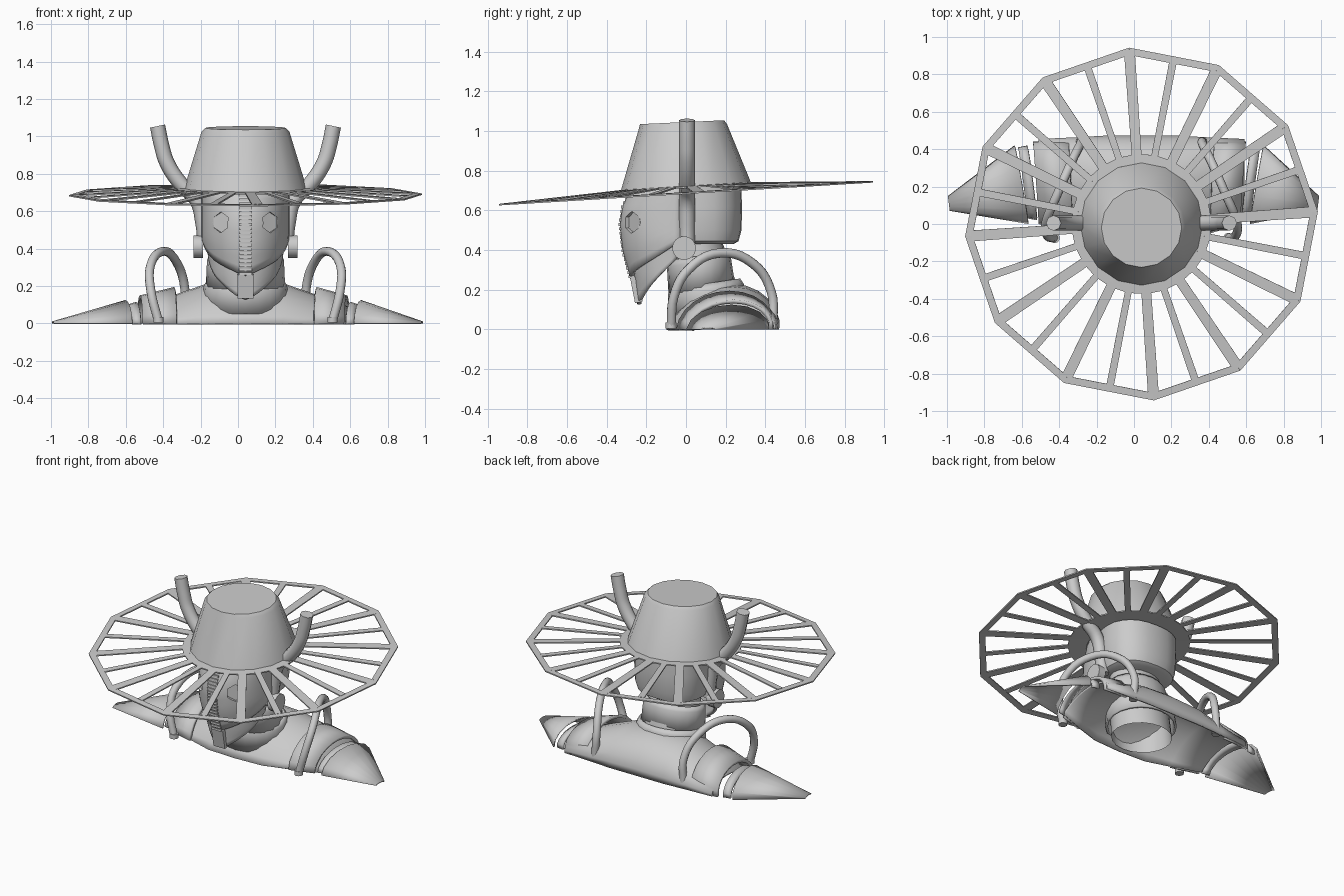
import bpy, bmesh, math
from math import sin, cos, pi, radians
from mathutils import Vector, Matrix

if "Cube" in bpy.data.objects:
    bpy.data.objects.remove(bpy.data.objects["Cube"])

CX = 0.04  # head and body are mirrored about this x


def finish(name, bm, solid=0.0, mirror=False, smooth=40, offset=-1):
    bmesh.ops.recalc_face_normals(bm, faces=bm.faces[:])
    me = bpy.data.meshes.new(name)
    bm.to_mesh(me)
    bm.free()
    ob = bpy.data.objects.new(name, me)
    ob.location.x = CX
    bpy.context.collection.objects.link(ob)
    if solid:
        m = ob.modifiers.new("thickness", 'SOLIDIFY')
        m.thickness, m.offset = solid, offset
    if mirror:
        ob.modifiers.new("mirror", 'MIRROR').use_mirror_merge = False
    if smooth:
        bpy.ops.object.select_all(action='DESELECT')
        ob.select_set(True)
        bpy.context.view_layer.objects.active = ob
        bpy.ops.object.shade_smooth_by_angle(angle=radians(smooth))
    return ob


def loft(name, rings, closed=True, caps=(False, False), **kw):
    bm = bmesh.new()
    vs = [[bm.verts.new(p) for p in r] for r in rings]
    n = len(rings[0])
    for a, b in zip(vs, vs[1:]):
        for i in range(n if closed else n - 1):
            j = (i + 1) % n
            bm.faces.new((a[i], a[j], b[j], b[i]))
    for ring, use in ((vs[0], caps[0]), (vs[-1], caps[1])):
        if use:
            bm.faces.new(ring)
    return finish(name, bm, **kw)


def interp(table, t):
    for (a, p), (b, q) in zip(table, table[1:]):
        if t <= b:
            return p + (q - p) * max(0, (t - a) / (b - a))
    return table[-1][1]


def spow(v, e):
    return math.copysign(abs(v) ** e, v)


def oval(yc, z, rx, ry, n=20, tilt=0.0, e=1.0):
    pts = []
    for i in range(n):
        c, s = spow(cos(2 * pi * i / n), e), spow(sin(2 * pi * i / n), e)
        pts.append((rx * c, yc + ry * s, z + tilt * ry * s))
    return pts


def arch(x, y0, y1, h, n=12, lean=0.0, skew=0.02, e=1.0):
    pts = []
    for i in range(n + 1):
        c, s = cos(pi * i / n), abs(sin(pi * i / n))
        pts.append((x + math.copysign(lean, x) * (1 - c) / 2,
                    (y0 + y1) / 2 - c * (y1 - y0) / 2 + skew * s, h * s ** e))
    return pts


def tube(name, pts, r, sides=3):
    cu = bpy.data.curves.new(name, 'CURVE')
    cu.dimensions = '3D'
    cu.bevel_depth, cu.bevel_resolution, cu.resolution_u = r, sides, 5
    cu.use_fill_caps = True
    sp = cu.splines.new('BEZIER')
    sp.bezier_points.add(len(pts) - 1)
    for b, p in zip(sp.bezier_points, pts):
        b.co = p
        b.handle_left_type = b.handle_right_type = 'AUTO'
    ob = bpy.data.objects.new(name, cu)
    ob.location.x = CX
    bpy.context.collection.objects.link(ob)
    return ob


def disc(name, centre, normal, r, depth, seg, **kw):
    bm = bmesh.new()
    rot = Vector(normal).to_track_quat('Z', 'Y').to_matrix().to_4x4()
    bmesh.ops.create_cone(bm, cap_ends=True, segments=seg, radius1=r, radius2=r,
                          depth=depth, matrix=Matrix.Translation(centre) @ rot)
    return finish(name, bm, **kw)


def half_shell(name, low, top, front, width, back, steps=8, n=24):
    # curved shell open to the rear; low and top depend on sideways position
    rings = []
    for j in range(steps + 1):
        ring = []
        for i in range(n + 1):
            u = -pi / 2 + pi * i / n
            s, c = abs(sin(u)), 1 - cos(u)
            z = low(s, c) + (top(s, c) - low(s, c)) * j / steps
            yf = interp(front, z)
            ring.append((interp(width, z) * sin(u), yf + (back - yf) * c, z))
        rings.append(ring)
    return loft(name, rings, closed=False, solid=.02)


# Hat brim: inner ring, 24 spokes and a twelve-sided rim, tilted down at the front
def brim_point(r, a, side=0.0):
    x, y = r * cos(a) - side * sin(a), r * sin(a) + side * cos(a)
    return (x, y, 0.687 + 0.061 * y + (0.94 - r) * 0.052)

bm = bmesh.new()
def quad(*pts):
    bm.faces.new([bm.verts.new(p) for p in pts])

A0 = radians(4.0)
for i in range(12):
    a, b = A0 + i * pi / 6, A0 + (i + 1) * pi / 6
    quad(brim_point(.945, a), brim_point(.945, b), brim_point(.905, b), brim_point(.905, a))
    for ang, r, w in ((a, .91, .029), ((a + b) / 2, .878, .02)):
        quad(brim_point(.35, ang, -w * .9), brim_point(r, ang, -w),
             brim_point(r, ang, w), brim_point(.35, ang, w * .9))
    for k in range(2):
        p, q = a + k * pi / 12, a + (k + 1) * pi / 12
        quad(brim_point(.375, p), brim_point(.375, q), brim_point(.22, q), brim_point(.22, p))
finish("hat_brim", bm, solid=0.008, smooth=0, offset=0)

# Hat crown
loft("hat_crown", [oval(0, .715, .33, .33, 16, .061), oval(-.015, 1.025, .235, .222, 16, .046),
                   oval(-.02, 1.045, .215, .212, 16, .046)], caps=(False, True))

# Back of the skull
loft("skull", [oval(.08, z, rx, ry, 24, e=.85) for z, rx, ry in
               ((.43, .19, .16), (.445, .22, .185), (.5, .235, .2), (.62, .24, .203), (.72, .24, .198))],
     caps=(True, True))

# Face mask with a V-shaped lower edge
FRONT = [(.25, -.28), (.4, -.322), (.53, -.335), (.62, -.322), (.7, -.285)]
def mask_low(s, c):
    return .25 + .09 * s + .11 * c * c
mask = half_shell("face_mask", mask_low, lambda s, c: .71, FRONT,
                  [(.25, .185), (.35, .215), (.45, .235), (.7, .235)], -.02, 10)

# Eye holes with recessed lenses
for s in (-1, 1):
    n = Vector((s * .5, -.87, 0))
    c = Vector((s * .135, -.278, .54))
    cut = disc("eye_cutter", c, n, .056, .12, 6, smooth=0)
    cut.hide_render = True
    cut.display_type = 'WIRE'
    m = mask.modifiers.new("eye", 'BOOLEAN')
    m.operation, m.object, m.solver = 'DIFFERENCE', cut, 'EXACT'
    disc("eye_lens", c - n * .025, n, .058, .01, 12)

# Ribbed strip down the middle of the face
bm = bmesh.new()
for k in range(20):
    z = .265 + k * .022
    bmesh.ops.create_cube(bm, size=1, matrix=Matrix.Translation((0, interp(FRONT, z) + .01, z))
                          @ Matrix.Diagonal((.07, .03, .014, 1)))
finish("face_ribs", bm, smooth=0)

# Jaw behind and below the mask
half_shell("jaw", lambda s, c: .125 + .04 * s + .19 * c, lambda s, c: mask_low(s, c) + .03,
           [(.12, -.245), (.3, -.265)], [(.12, .14), (.25, .19), (.45, .21)], -.045, 6)
bm = bmesh.new()
bmesh.ops.create_cube(bm, size=1, matrix=Matrix.Translation((0, -.25, .2))
                      @ Matrix.Rotation(radians(11), 4, 'X') @ Matrix.Diagonal((.085, .04, .13, 1)))
finish("chin_plate", bm, smooth=0)

# Ears and horns
disc("ear_disc", (.253, -.01, .41), (1, 0, 0), .06, .05, 16, mirror=True)
for s in (-1, 1):
    tube("horn", [(s * x, .005, z) for x, z in
                  ((.215, .42), (.228, .54), (.26, .66), (.345, .745), (.42, .86), (.448, .95), (.47, 1.055))],
         .041, 2)

# Neck: core and two overlapping collars, leaning forward
loft("neck_core", [oval(.12, 0, .19, .18), oval(.1, .2, .19, .165), oval(.05, .45, .165, .13)],
     caps=(False, True))
for yc, z0, z1, rx, ry in ((.08, .2, .37, .212, .168), (.115, .08, .23, .23, .2)):
    loft("neck_collar", [oval(yc, z0, rx, ry, 20, .15), oval(yc - .015, z1 - .03, rx * .97, ry * .96, 20, .15),
                         oval(yc - .02, z1, rx * .9, ry * .89, 20, .15)], solid=.015)

# Shoulder yoke, open underneath
half = ((0, -.1, .47, .23), (.2, -.09, .47, .215), (.36, -.04, .46, .16), (.55, .03, .45, .09))
st = [(-x, a, b, h) for x, a, b, h in half[:0:-1]] + list(half)
loft("shoulder_yoke", [arch(*s, skew=.045, e=1.2) for s in st], closed=False, solid=.012)

# Armour bands and pointed shoulder plates
for s, tip in ((-1, 1.04), (1, .955)):
    k = 1.0 if s < 0 else .96
    loft("arm_band", [arch(s * .37, -.05, .45, .195, lean=.02), arch(s * .55 * k, 0, .44, .15, lean=.03)],
         closed=False, solid=.02)
    loft("arm_ring", [arch(s * .56 * k, .02, .42, .115, lean=.05), arch(s * .61 * k, .03, .41, .1, lean=.05)],
         closed=False, solid=.015)
    loft("shoulder_plate", [arch(s * .605 * k, .0, .42, .125, 8, lean=.075),
                            arch(s * (tip - .015), .07, .15, .012, 8, lean=.01, skew=0)],
         closed=False, solid=.008, smooth=30)

# Hoses looping over the shoulders, with end fittings
for s in (-1, 1):
    tube("hose", [(s * x, y, z) for x, y, z in
                  ((.465, -.075, .01), (.505, -.06, .17), (.51, .01, .3), (.445, .17, .385),
                   (.37, .34, .33), (.325, .43, .19), (.33, .44, .03))], .024)
    for x, y in ((.465, -.075), (.33, .435)):
        disc("hose_fitting", (s * x, y, .02), (0, 0, 1), .028, .03, 10)
